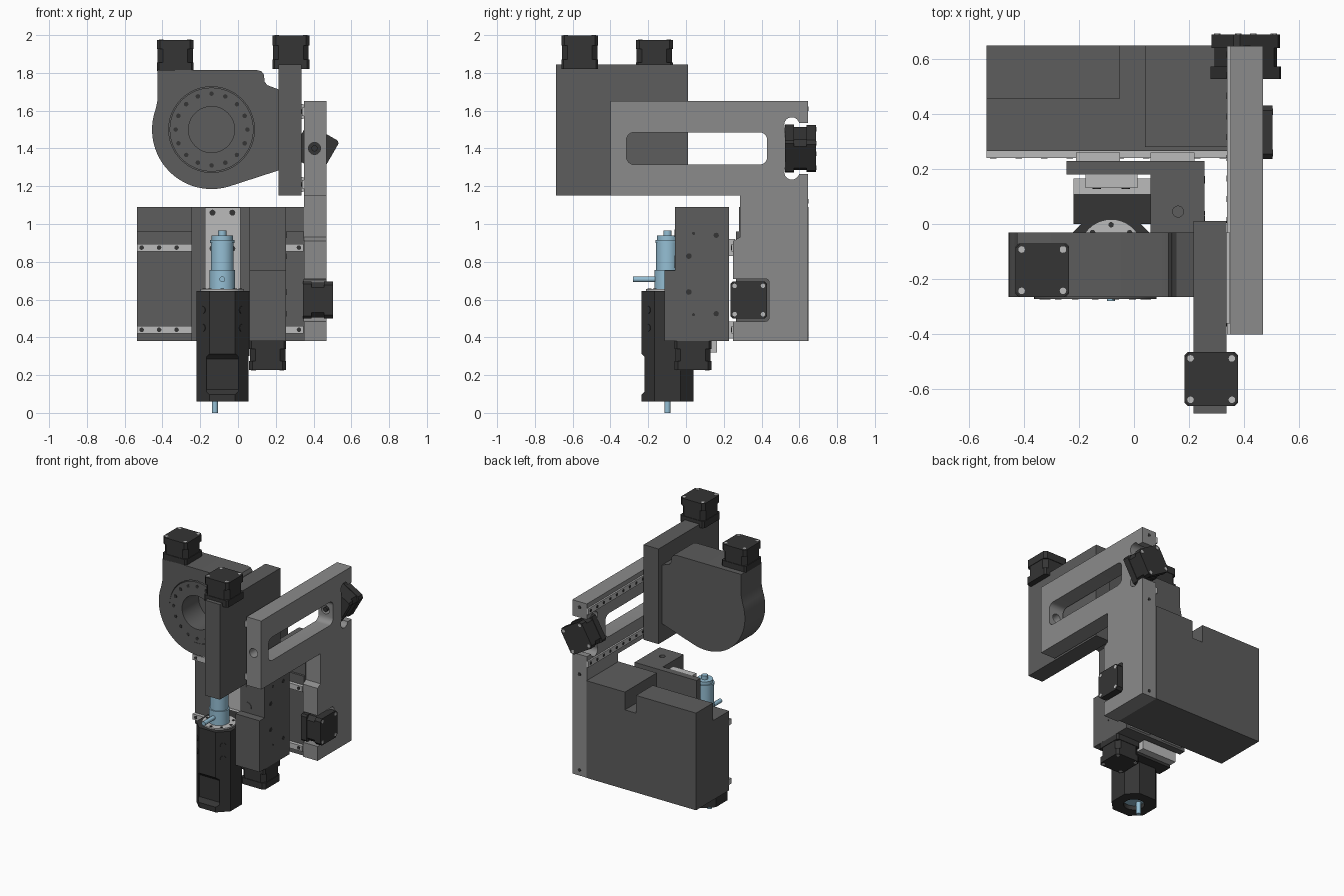
import bpy, bmesh
from math import sin, cos, pi, radians
from mathutils import Matrix, Vector

if "Cube" in bpy.data.objects:
    bpy.data.objects.remove(bpy.data.objects["Cube"])


def material(name, c):
    m = bpy.data.materials.new(name)
    m.diffuse_color = (*c, 1)
    m.use_nodes = True
    m.node_tree.nodes["Principled BSDF"].inputs["Base Color"].default_value = m.diffuse_color
    return m


BLUE = material("blue", (0.30, 0.52, 0.66))
DARK = material("dark", (0.035, 0.035, 0.035))
BODY = material("body_grey", (0.11, 0.11, 0.11))
PLATE = material("plate_grey", (0.26, 0.26, 0.26))
STEEL = material("steel", (0.5, 0.5, 0.5))

# local z -> world axis; profile (a, b) is (y,z) for X, (x,z) for Y, (x,y) for Z
AXES = {'X': Matrix(((0, 0, 1, 0), (1, 0, 0, 0), (0, 1, 0, 0), (0, 0, 0, 1))),
        'Y': Matrix(((1, 0, 0, 0), (0, 0, 1, 0), (0, 1, 0, 0), (0, 0, 0, 1))),
        'Z': Matrix.Identity(4)}


def build(name, prisms, mat, M):
    """One object out of (profile, low, high) prisms."""
    bm = bmesh.new()
    for pts, lo, hi in prisms:
        a = [bm.verts.new(M @ Vector((p[0], p[1], lo))) for p in pts]
        b = [bm.verts.new(M @ Vector((p[0], p[1], hi))) for p in pts]
        n = len(pts)
        bm.faces.new(a[::-1])
        bm.faces.new(b)
        for i in range(n):
            bm.faces.new((a[i], a[(i + 1) % n], b[(i + 1) % n], b[i]))
    bmesh.ops.recalc_face_normals(bm, faces=bm.faces)
    me = bpy.data.meshes.new(name)
    bm.to_mesh(me)
    bm.free()
    me.materials.append(mat)
    ob = bpy.data.objects.new(name, me)
    bpy.context.collection.objects.link(ob)
    return ob


def rect(a0, a1, b0, b1):
    return [(a0, b0), (a1, b0), (a1, b1), (a0, b1)]


def arc(a, b, r, d0=0, d1=360, n=32):
    full = abs(d1 - d0) == 360
    return [(a + r * cos(radians(d0 + (d1 - d0) * i / n)), b + r * sin(radians(d0 + (d1 - d0) * i / n)))
            for i in range(n if full else n + 1)]


def rounded(a0, a1, b0, b1, r):
    return (arc(a1 - r, b1 - r, r, 0, 90, 6) + arc(a0 + r, b1 - r, r, 90, 180, 6)
            + arc(a0 + r, b0 + r, r, 180, 270, 6) + arc(a1 - r, b0 + r, r, 270, 359.9, 6))


def octagon(a, b, s, c):
    q = s - c
    return [(a + u, b + v) for u, v in ((s, -q), (s, q), (q, s), (-q, s), (-s, q), (-s, -q), (-q, -s), (q, -s))]


def part(name, axis, prisms, mat=BODY):
    return build(name, prisms, mat, AXES[axis])


def box(name, x0, x1, y0, y1, z0, z1, mat=BODY):
    return part(name, 'Z', [(rect(x0, x1, y0, y1), z0, z1)], mat)


def cut(ob, axis, pts, lo, hi):
    c = part("cutter", axis, [(pts, lo, hi)])
    c.hide_render = True
    m = ob.modifiers.new("cut", 'BOOLEAN')
    m.operation, m.solver, m.object = 'DIFFERENCE', 'EXACT', c
    me = bpy.data.meshes.new_from_object(ob.evaluated_get(bpy.context.evaluated_depsgraph_get()))
    ob.modifiers.clear()
    ob.data = me
    bpy.data.objects.remove(c)


def motor(name, pos, direction, length, spin=0):
    M = Matrix.Translation(pos) @ Vector(direction).to_track_quat('Z', 'Y').to_matrix().to_4x4() \
        @ Matrix.Rotation(radians(spin), 4, 'Z')
    s, L = 0.0975, length
    build(name, [(octagon(0, 0, s, 0.012), 0, L * 0.28), (octagon(0, 0, s - 0.004, 0.028), L * 0.28, L * 0.7),
                 (octagon(0, 0, s, 0.018), L * 0.7, L)], DARK, M)
    build(name + "_bolts", [(arc(u * 0.075, v * 0.075, 0.012, n=12), L, L + 0.002)
                            for u in (-1, 1) for v in (-1, 1)], STEEL, M)


# rear housing with stepped, notched top
part("rear_housing", 'Z', [(rect(-0.535, 0.35, 0.265, 0.648), 0.38, 0.96)])
box("housing_top_left", -0.535, -0.05, 0.455, 0.648, 0.96, 1.09)
box("housing_top_right", 0.04, 0.35, 0.28, 0.648, 0.96, 1.09)

# horizontal rails, bolts and carriages
for i, z in enumerate((0.44, 0.875)):
    box(f"cross_rail_{i}", -0.535, 0.348, 0.24, 0.265, z - 0.02, z + 0.02, STEEL)
    part(f"cross_rail_bolts_{i}", 'Y', [(arc(-0.51 + 0.0925 * k, z, 0.012, n=12), 0.237, 0.241) for k in range(10)], DARK)
    for k, x in enumerate((-0.13, 0.14)):
        box(f"cross_carriage_{i}_{k}", x - 0.08, x + 0.08, 0.225, 0.26, z - 0.045, z + 0.045, STEEL)

# side gantry plate: arm, leg, slot, motor pockets
plate = part("gantry_plate", 'X', [([(0.25, 0.38), (0.645, 0.38), (0.645, 1.65), (-0.40, 1.65), (-0.40, 1.15),
                                     (0.285, 1.15), (0.285, 0.93), (0.25, 0.91)], 0.35, 0.468)], PLATE)
cut(plate, 'X', rounded(-0.315, 0.43, 1.315, 1.485, 0.04), 0.3, 0.5)
cut(plate, 'X', rect(0.525, 0.7, 1.265, 1.535), 0.3, 0.5)
for z in (1.275, 1.525):
    cut(plate, 'X', arc(0.56, z, 0.04, n=24), 0.3, 0.5)
cut(plate, 'X', rounded(0.1, 0.44, 0.485, 0.71, 0.02), 0.3, 0.5)
cut(plate, 'Y', arc(0.405, 1.4, 0.032, n=24), -0.5, 0.6)
part("arm_drive_shaft", 'Y', [(arc(0.405, 1.4, 0.016, n=16), 0.43, 0.53)], DARK)
part("plate_bolts", 'Y', [(arc(0.41, z, 0.012, n=12), 0.643, 0.648) for z in (0.42, 1.12, 1.61)], DARK)
for i, z in enumerate((1.21, 1.595)):
    box(f"arm_rail_{i}", 0.338, 0.352, -0.40, 0.645, z - 0.022, z + 0.022, STEEL)
    part(f"arm_rail_bolts_{i}", 'X', [(arc(-0.36 + 0.075 * k, z, 0.011, n=10), 0.336, 0.339) for k in range(14)], DARK)
    box(f"arm_carriage_{i}", 0.33, 0.348, -0.36, -0.03, z - 0.04, z + 0.04, STEEL)

# upper column
box("column", 0.215, 0.335, -0.688, 0.01, 1.15, 1.845)

# rotary head with recessed bore and bolt ring
hx, hz = -0.14, 1.5
head = part("rotary_head", 'Y', [([(0.216, 1.284)] + arc(hx, hz, 0.315, -72, -200, 40)
                                  + [(-0.425, 1.66), (-0.425, 1.815), (0.10, 1.815), (0.125, 1.808), (0.138, 1.79),
                                     (0.14, 1.755), (0.155, 1.735), (0.216, 1.712)], -0.265, -0.03)])
disc = part("rotary_disc", 'Y', [(arc(hx, hz, 0.222, n=64), -0.272, -0.2)])
cut(head, 'Y', arc(hx, hz, 0.227, n=64), -0.4, -0.21)
for ob in (head, disc):
    cut(ob, 'Y', arc(hx, hz, 0.122, n=48), -0.4, -0.08)
part("rotary_disc_bolts", 'Y', [(arc(hx + 0.19 * cos(k * pi / 8), hz + 0.19 * sin(k * pi / 8), 0.012, n=12),
                                 -0.274, -0.27) for k in range(16)], DARK)

# vertical slide
box("slide_back_plate", -0.245, 0.255, 0.18, 0.228, 0.38, 1.09)
slide = part("slide_drive_housing", 'X', [([(-0.115, 0.38), (0.18, 0.38), (0.18, 1.09), (-0.058, 1.09),
                                           (-0.058, 0.755), (-0.115, 0.755)], 0.06, 0.255)])
cut(slide, 'Z', arc(0.16, 0.045, 0.02, n=16), 0.9, 1.2)
part("slide_side_holes", 'X', [(arc(y, z, r, n=12), 0.25, 0.257) for y, z, r in
                               ((0.04, 0.95, 0.008), (0.015, 0.83, 0.015), (0.015, 0.64, 0.015),
                                (0.04, 0.52, 0.008), (0.16, 0.94, 0.014), (0.16, 0.525, 0.014))], DARK)
part("slide_front_bosses", 'Y', [(arc(0.115, 0.80, 0.034, n=24), -0.061, -0.055),
                                 (arc(0.09, 0.95, 0.02, n=20), -0.061, -0.055)])
box("slide_rail", -0.175, 0.012, 0.13, 0.185, 0.40, 1.088, STEEL)
box("slide_carriage", -0.22, 0.06, 0.108, 0.165, 0.32, 0.645, STEEL)
part("slide_rail_bolts", 'Y', [(arc(x, z, 0.016, n=12), 0.127, 0.131) for x in (-0.135, -0.03)
                               for z in (0.87, 1.06)], DARK)

# spindle holder: octagonal with a front recess
sx, sy = -0.083, -0.098
holder = part("spindle_holder", 'Z', [(octagon(sx, sy, 0.138, 0.07), 0.06, 0.645)], DARK)
cut(holder, 'X', [(-0.3, 0.06), (-0.232, 0.10), (-0.207, 0.125), (-0.207, 0.285), (-0.232, 0.31), (-0.3, 0.35)],
    -0.168, 0.002)
cut(holder, 'Z', arc(sx, sy, 0.07, n=32), 0.0, 0.10)
box("holder_mount", -0.22, 0.06, 0.0, 0.11, 0.30, 0.645, DARK)
for s in (-1, 1):
    M = Matrix.Translation((sx + s * 0.103, sy - 0.103, 0)) @ Matrix.Rotation(s * pi / 4, 4, 'Z') @ AXES['Y']
    build("holder_clamp_screws", [(arc(0, z, 0.02, n=16), -0.004, 0.01) for z in (0.45, 0.545)], DARK, M)
part("holder_collar", 'Z', [(arc(sx, sy, 0.115, n=40), 0.64, 0.655)], STEEL)
part("holder_collar_bolts", 'Z', [(arc(sx + 0.095 * cos(k * pi / 4), sy + 0.095 * sin(k * pi / 4), 0.01, n=10),
                                   0.65, 0.658) for k in range(8)], DARK)

# blue spindle, side port and tool bit
spindle = [(0.068, 0.64, 0.757), (0.06, 0.757, 0.90), (0.064, 0.90, 0.915), (0.056, 0.915, 0.938),
           (0.022, 0.938, 0.965), (0.068, 0.09, 0.13)]
part("spindle", 'Z', [(arc(sx, sy, r), lo, hi) for r, lo, hi in spindle], BLUE)
part("spindle_port", 'Y', [(arc(sx, 0.707, 0.015, n=16), -0.28, -0.1)], BLUE)
part("tool_bit", 'Z', [(arc(-0.122, sy, 0.016, n=16), 0, 0.1)], BLUE)

# motors
motor("column_motor", (0.28, -0.5625, 1.82), (0, 0, 1), 0.178)
motor("head_motor", (-0.3325, -0.1675, 1.81), (0, 0, 1), 0.165)
motor("slide_motor", (0.157, 0.037, 0.382), (0, 0, -1), 0.155)
motor("cross_motor", (0.345, 0.3325, 0.5975), (1, 0, 0), 0.157)
motor("arm_motor", (0.405, 0.525, 1.4), (0, 1, 0), 0.163, 30)

# shading
bpy.ops.object.select_all(action='SELECT')
bpy.context.view_layer.objects.active = plate
bpy.ops.object.shade_smooth_by_angle(angle=radians(30))
